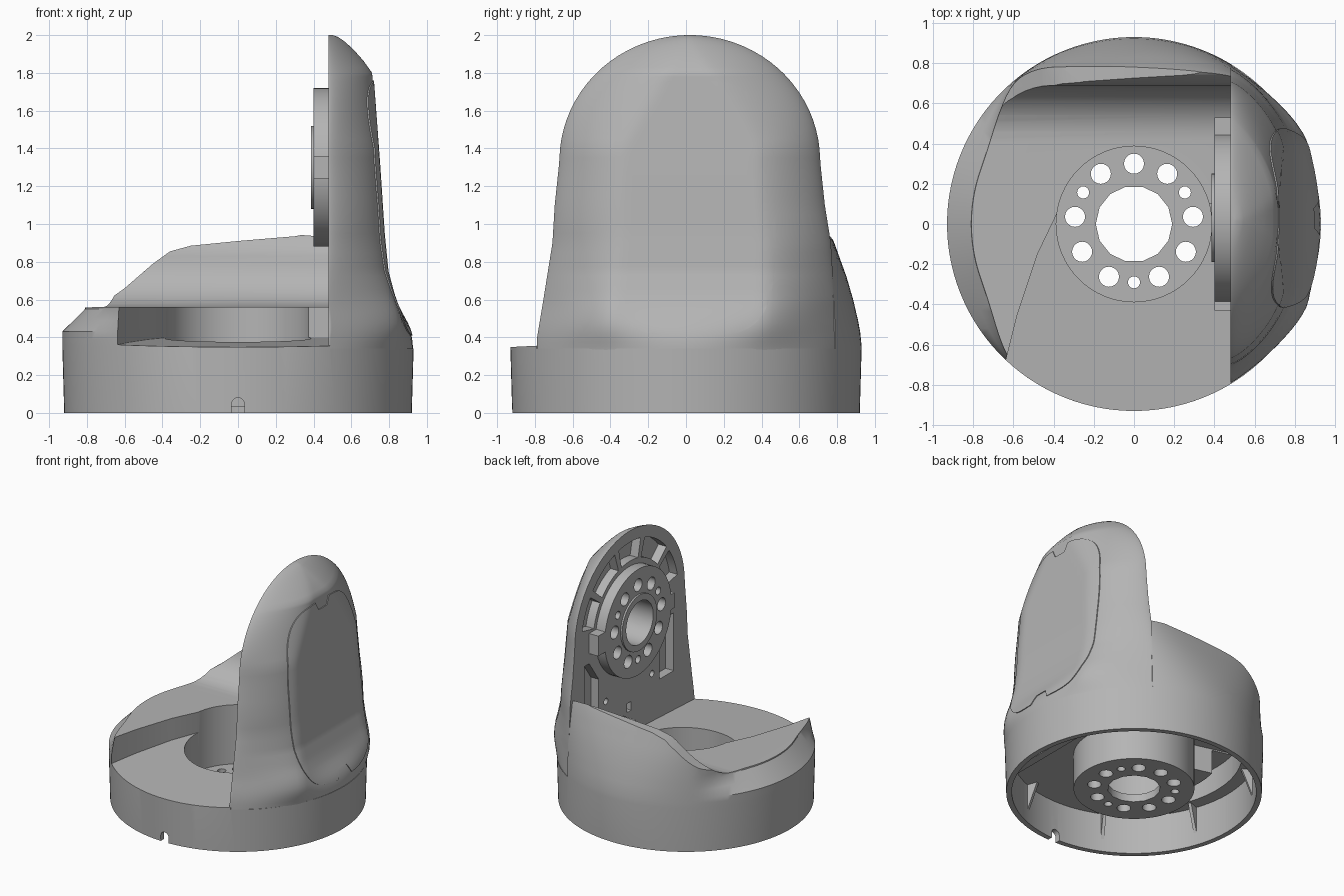
import bpy, bmesh, math
from math import sin, cos, pi, radians, sqrt

cube = bpy.data.objects.get("Cube")
if cube:
    bpy.data.objects.remove(cube)

grey = bpy.data.materials.new("satin_grey")
grey.use_nodes = True
grey.diffuse_color = (0.46, 0.46, 0.46, 1)
grey.node_tree.nodes["Principled BSDF"].inputs["Base Color"].default_value = (0.46, 0.46, 0.46, 1)


def interp(table, t):
    """Linear lookup in a short (key, value) table."""
    for (a, va), (b, vb) in zip(table, table[1:]):
        if t <= b:
            return va + (vb - va) * max(0, (t - a) / (b - a))
    return table[-1][1]


def smooth(a, b, t):
    t = min(1, max(0, (t - a) / (b - a)))
    return t * t * (3 - 2 * t)


def loft(name, rings):
    """Closed solid through rings that have equal point counts."""
    bm = bmesh.new()
    rows = [[bm.verts.new(p) for p in ring] for ring in rings]
    n = len(rows[0])
    for lo, hi in zip(rows, rows[1:]):
        for i in range(n):
            j = (i + 1) % n
            bm.faces.new((lo[i], lo[j], hi[j], hi[i]))
    bm.faces.new(rows[0][::-1])
    bm.faces.new(rows[-1])
    bmesh.ops.recalc_face_normals(bm, faces=bm.faces)
    mesh = bpy.data.meshes.new(name)
    bm.to_mesh(mesh)
    bm.free()
    mesh.materials.append(grey)
    ob = bpy.data.objects.new(name, mesh)
    bpy.context.collection.objects.link(ob)
    return ob


def prism(name, pts, axis, lo, hi):
    """Extrude a flat outline along one axis."""
    place = {"x": lambda a, b, h: (h, a, b), "y": lambda a, b, h: (a, h, b),
             "z": lambda a, b, h: (a, b, h)}[axis]
    return loft(name, [[place(a, b, h) for a, b in pts] for h in (lo, hi)])


def disc(r, cx=0, cy=0, n=48):
    return [(cx + r * cos(2 * pi * i / n), cy + r * sin(2 * pi * i / n)) for i in range(n)]


def sector(a0, a1, r_in, r_out, cx=0, cy=0):
    """Outline of a ring sector."""
    n = max(6, int((a1 - a0) / 4))
    angs = [radians(a0 + (a1 - a0) * i / n) for i in range(n + 1)]
    pts = [(cx + r_out * cos(a), cy + r_out * sin(a)) for a in angs]
    return pts + [(cx + r_in * cos(a), cy + r_in * sin(a)) for a in reversed(angs)]


def rect(a0, a1, b0, b1):
    return [(a0, b0), (a1, b0), (a1, b1), (a0, b1)]


def cut(ob, *cutters, mode="DIFFERENCE"):
    for c in cutters:
        mod = ob.modifiers.new("cut", "BOOLEAN")
        mod.operation, mod.solver, mod.object = mode, "EXACT", c
        bpy.context.view_layer.objects.active = ob
        bpy.ops.object.modifier_apply(modifier=mod.name)
        bpy.data.objects.remove(c)


# Round base: back leans forward as it rises, chamfered shoulder on the open side
BACK = [(0, .92), (.35, .93), (.45, .92), (.6, .885), (.72, .85), (.9, .785), (1, .74)]
SIDE = [(0, .92), (.35, .93), (.43, .93), (.55, .81), (1, .74)]


def base_ring(z, n=160, p=12):
    ring = []
    full = .92 + .01 * min(1, z / .35)
    for i in range(n):
        a = 2 * pi * i / n
        w = smooth(.6, .95, -cos(a))
        lean = max(0, interp(BACK, z) ** -p - full ** -p)
        r = (full ** -p + lean * abs(sin(a)) ** p) ** (-1 / p)
        r = r * (1 - w) + interp(SIDE, z) * w
        ring.append((r * cos(a), r * sin(a), z))
    return ring


base = loft("base_housing", [base_ring(z) for z in
                             (0, .35, .39, .43, .49, .55, .6, .66, .72, .78, .84, .9, .95, 1)])

# Bowl with a concave back, then the sloping rim line
bowl = [(-1.2, .56)] + [(.42 + .27 * sin(a), .83 - .27 * cos(a))
                        for a in [pi / 2 * i / 10 for i in range(11)]]
bowl += [(.705, .88), (.74, .93), (.78, .96), (.8, 1.2), (-1.2, 1.2)]
rim = [(-1.2, .55), (-.74, .56), (-.6, .66), (-.45, .79), (-.36, .855), (-.25, .885),
       (0, .91), (.3, .935), (.488, .97), (.488, .34), (1.2, .34), (1.2, 1.5), (-1.2, 1.5)]
# Lower front floor, tilted slightly forward
front = prism("cut", [(-.72, -1), (-.63, -.65), (-.58, -.45), (-.48, -.15), (-.36, .1),
                      (.49, .1), (.49, -1)], "z", 0, 1.3)
for v in front.data.vertices:
    if v.co.z < .1:
        v.co.z = .395 + .05 * v.co.y
cut(base, prism("cut", bowl, "x", -1.2, .49), prism("cut", rim, "y", -1.2, 1.2), front,
    prism("cut", disc(.387, n=64), "z", .09, 1.3))

# Hollow underside around the hub tube, deeper below the high floor
for a0, a1, r0, r1, lo, hi in ((0, 181, .435, .88, -.1, .31), (180, 361, .435, .88, -.1, .31),
                               (17, 165, .435, .78, .25, .51), (164, 205, .62, .78, .25, .5)):
    cut(base, prism("cut", sector(a0, a1, r0, r1), "z", lo, hi))
arch_notch = [(-.035, -.1), (.035, -.1)] + [(.035 * cos(a), .045 + .035 * sin(a))
                                            for a in [pi * i / 8 for i in range(9)]]
cut(base, prism("cut", disc(.45), "z", -.1, .03), prism("cut", disc(.19, n=14), "z", -.1, .3),
    prism("cut", arch_notch, "y", -1, -.8))


def bolt_holes(ob, axis, cx, cy, lo, hi):
    for deg, r in ((90, .05), (56, .05), (31, .03), (6, .05), (-29, .05), (-65, .05), (-90, .03)):
        for s in ((1,) if abs(deg) == 90 else (1, -1)):
            a = radians(deg)
            cut(ob, prism("cut", disc(r, cx + s * .295 * cos(a), cy + .295 * sin(a), 20), axis, lo, hi))


bolt_holes(base, "z", 0, .005, -.1, .3)

# Stiffening fins inside the base
for k in range(8):
    fin = prism("inner_fin", [(.8, .31), (.9, .31), (.9, .05)], "y", -.012, .012)
    fin.rotation_euler.z = radians(20 + 45 * k)

# Upright arm: flat outer face, rounded shoulders, arched top
HALF = [(.2, .79), (.38, .79), (.6, .77), (.9, .737), (1.1, .715), (1.335, .69)]
MIDDLE = [(.4, 0), (.6, .015), (.9, .03), (1.1, .02)]
OUTER = [(.2, .93), (.36, .922), (.42, .9), (.5, .868), (.63, .822), (.75, .79), (.95, .77),
         (1.3, .747), (1.8, .71), (1.87, .66), (1.93, .605), (1.97, .56), (1.99, .53), (2, .5)]
FLAT = [(1.4, .5), (1.8, .2), (2, 0)]
FALL = [(.4, 1.05), (1, .75)]


def half_width(z):
    if z < 1.335:
        return interp(HALF, z)
    return .69 * sqrt(max(0, 1 - ((z - 1.335) / .665) ** 2))


def arm_x(y, z):
    u = min(1, abs(y - interp(MIDDLE, z)) / max(.001, half_width(z)))
    u0 = interp(FLAT, z)
    t = max(0, (u - u0) / (1 - u0))
    flat = .48 + (interp(OUTER, z) - .48) * (1 - t ** 1.5) ** interp(FALL, z)
    circle = max(.48, sqrt(max(0, .926 ** 2 - y * y))) if u < 1 else .48
    k = smooth(.3, .58, z)
    return circle * (1 - k) + flat * k


def arm_ring(z, lift=0, n=56):
    ys = [interp(MIDDLE, z) - half_width(z) * cos(pi * i / n) for i in range(n + 1)]
    return [(arm_x(y, z) + lift, y, z) for y in ys]


levels = [.3 + .025 * i for i in range(20)] + [.8 + .05 * i for i in range(20)]
levels += [1.78, 1.8, 1.83, 1.86, 1.89, 1.92, 1.945, 1.965, 1.98, 1.99, 1.996, 1.9995]
arm = loft("upright_arm", [arm_ring(z) for z in levels])
for part in (base, arm):
    cut(part, prism("cut", rect(.54, .75, -.45, .45), "z", .25, .55))

# Ring of pockets around the joint, and two below it
HY, HZ = .03, 1.3
for a0, a1 in ((12, 36), (41, 72), (77, 103), (108, 139), (144, 168)):
    cut(arm, prism("cut", sector(a0, a1, .46, .61, HY - .01, HZ), "x", .4, .55))
for s in (1, -1):
    low = [(.38, .68), (.56, .68), (.56, 1.14), (.5, 1.14), (.38, .97)]
    cut(arm, prism("cut", [(HY + s * y, z) for y, z in low], "x", .4, .55),
        prism("cut", disc(.025, HY + s * .29, .76, 16), "x", .4, .53))
cut(arm, prism("cut", disc(.17, HY, HZ), "x", .4, .62),
    prism("cut", rect(HY - .025, HY + .025, .57, .64), "x", .4, .52))

# Joint flange with bolt holes, raised collar and side tabs
flange = prism("joint_flange", disc(.42, HY, HZ, 64), "x", .4, .485)
cut(flange, prism("cut", disc(.17, HY, HZ), "x", .3, .6))
bolt_holes(flange, "x", HY, HZ, .3, .6)
collar = prism("joint_collar", disc(.22, HY, HZ), "x", .386, .41)
cut(collar, prism("cut", disc(.17, HY, HZ), "x", .3, .6))
prism("back_tab", rect(.42, .53, 1.22, 1.38), "x", .4, .485)
prism("front_tab", rect(-.43, -.36, 1.24, 1.36), "x", .4, .485)

# Cover panel following the outer face, with pry notches top and bottom
outline = []
for i in range(96):
    c, s = cos(2 * pi * i / 96), sin(2 * pi * i / 96)
    e = .5 if s < 0 else .62
    outline.append((.03 + .445 * math.copysign(abs(c) ** e, c),
                    1.085 + .675 * math.copysign(abs(s) ** e, s)))
panel = loft("cover_panel", [arm_ring(z, .007) for z in levels])
cut(panel, prism("cut", outline, "x", .6, 1.1), mode="INTERSECT")
for edge, d in ((1.79, -.095), (.38, .1)):
    cut(panel, prism("cut", [(-.07, edge), (.13, edge), (.08, edge + d), (-.02, edge + d)],
                     "x", .5, 1.2))

# Smooth shading with sharp edges kept
for ob in bpy.context.scene.objects:
    ob.select_set(ob.type == "MESH")
bpy.context.view_layer.objects.active = base
bpy.ops.object.shade_smooth_by_angle(angle=radians(32))
